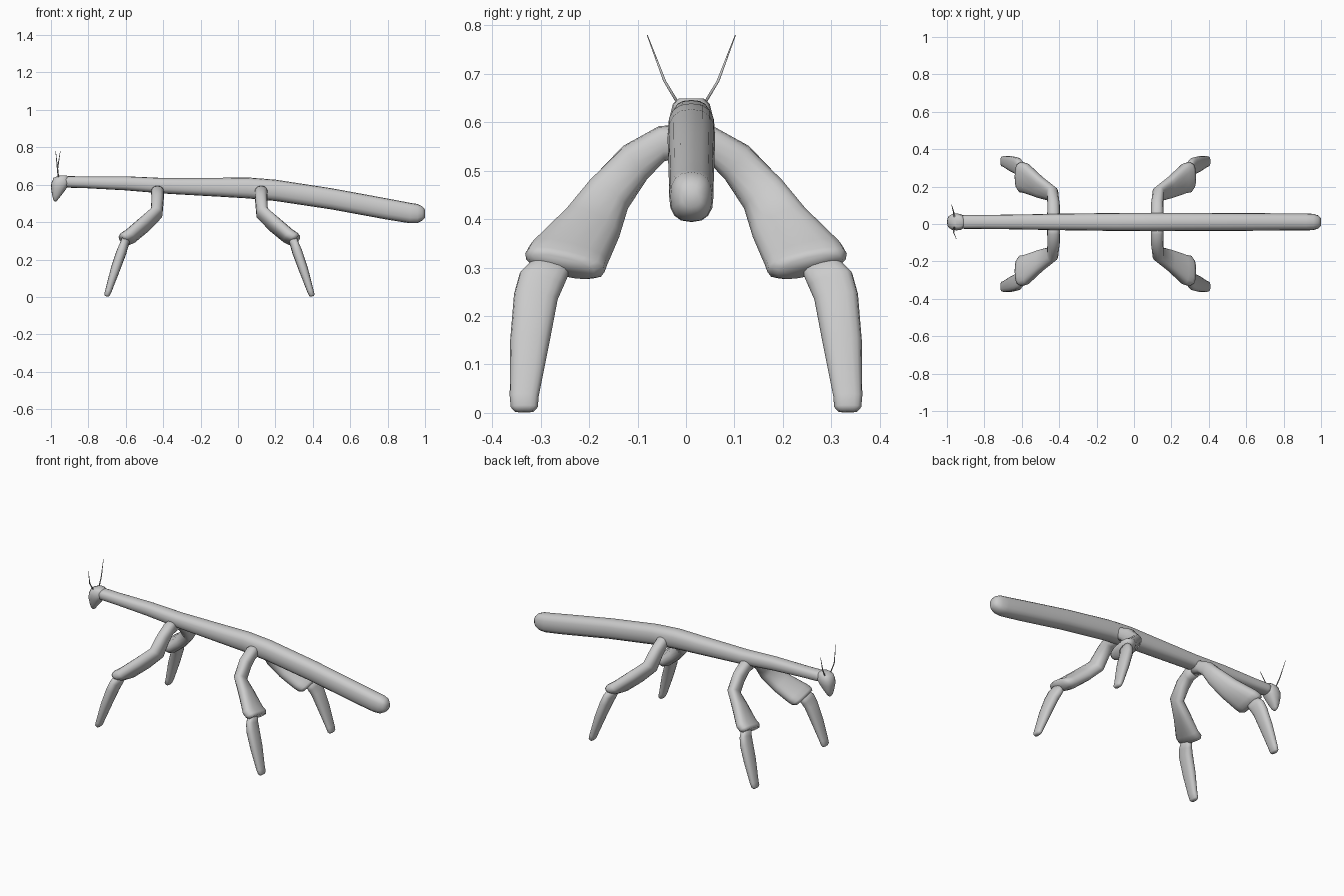
import bpy, bmesh, math
from mathutils import Vector

def loft(name, sections, n=16, power=2.5):
    """Skin rounded rings; each section is (centre, half axis a, half axis b)."""
    bm = bmesh.new()
    rings = []
    for c, a, b in sections:
        ring = []
        for i in range(n):
            t = 2 * math.pi * i / n
            u, v = math.cos(t), math.sin(t)
            u = math.copysign(abs(u) ** (2 / power), u)
            v = math.copysign(abs(v) ** (2 / power), v)
            ring.append(bm.verts.new(Vector(c) + Vector(a) * u + Vector(b) * v))
        rings.append(ring)
    for r, s in zip(rings, rings[1:]):
        for i in range(n):
            j = (i + 1) % n
            bm.faces.new((r[i], r[j], s[j], s[i]))
    bm.faces.new(rings[0])
    bm.faces.new(rings[-1])
    bmesh.ops.recalc_face_normals(bm, faces=bm.faces)
    for f in bm.faces:
        f.smooth = True
    me = bpy.data.meshes.new(name)
    bm.to_mesh(me)
    bm.free()
    ob = bpy.data.objects.new(name, me)
    bpy.context.collection.objects.link(ob)
    return ob

# Long body: x, bottom z, top z, half width
body = [(-0.95, .592, .642, .034), (-0.9, .584, .646, .037), (-0.82, .582, .644, .037),
        (-0.6, .570, .645, .040), (-0.4, .553, .636, .044), (-0.1, .536, .637, .048),
        (0.05, .527, .639, .049), (0.2, .513, .627, .049), (0.5, .468, .581, .048),
        (0.8, .413, .526, .046), (0.92, .394, .503, .046), (0.96, .395, .497, .043),
        (0.985, .408, .485, .035), (1.0, .425, .467, .020)]
loft("body", [((x, .011, (lo + hi) / 2), (0, w, 0), (0, 0, (hi - lo) / 2))
              for x, lo, hi, w in body])

# Wedge-shaped head: z, front x, back x, half width
head = [(.649, -.955, -.915, .026), (.638, -.985, -.905, .038), (.61, -.998, -.90, .045),
        (.583, -1.0, -.915, .042), (.545, -.994, -.943, .03), (.522, -.988, -.962, .02),
        (.511, -.982, -.97, .01)]
loft("head", [(((f + b) / 2, .011, z), ((b - f) / 2, 0, 0), (0, w, 0))
              for z, f, b, w in head])

# Antennae
for side, tip_x in ((1, -.975), (-1, -.95)):
    pts = [(-.96, .025, .635, .004), (-.965, .055, .685, .0035), (tip_x, .091, .78, .0012)]
    loft("antenna", [((x, .011 + side * y, z), (r, 0, 0), (0, r, 0))
                     for x, y, z, r in pts], n=6, power=2)

# Leg sections relative to the hip: centre, wide half axis, thin half axis
thigh = [((0, 0, .562), (0, 0, .034), (.034, 0, 0)),
         ((0, .05, .556), (0, .006, .036), (.034, 0, 0)),
         ((0, .105, .517), (0, .025, .034), (.033, 0, 0)),
         ((-.005, .16, .45), (0, .04, .028), (.031, 0, -.012)),
         ((-.07, .195, .388), (0, .057, .025), (.026, .005, -.025)),
         ((-.145, .243, .325), (0, .080, .02), (.026, .006, -.026)),
         ((-.172, .25, .31), (0, .082, .019), (.026, .006, -.024)),
         ((-.188, .256, .302), (0, .068, .016), (.02, .005, -.018))]
shin = [((-.165, .27, .315), (0, .036, .01), (.02, 0, -.01)),
        ((-.18, .298, .275), (0, .045, .014), (.022, 0, -.01)),
        ((-.193, .31, .24), (0, .045, .006), (.026, 0, -.008)),
        ((-.225, .322, .15), (0, .041, 0), (.024, 0, -.008)),
        ((-.262, .334, .035), (0, .030, 0), (.017, 0, -.005)),
        ((-.27, .334, .012), (0, .028, 0), (.015, 0, -.004)),
        ((-.272, .334, .003), (0, .020, 0), (.010, 0, -.002))]

def place(sections, hip, sx, sy):
    flip = Vector((sx, sy, 1))
    return [(Vector(c) * flip + Vector((hip, 0, 0)), Vector(a) * flip, Vector(b) * flip)
            for c, a, b in sections]

for label, hip, sx in (("front", -.43, 1), ("rear", .124, -1)):
    for sy in (1, -1):
        loft(label + "_thigh", place(thigh, hip, sx, sy))
        loft(label + "_shin", place(shin, hip, sx, sy))
